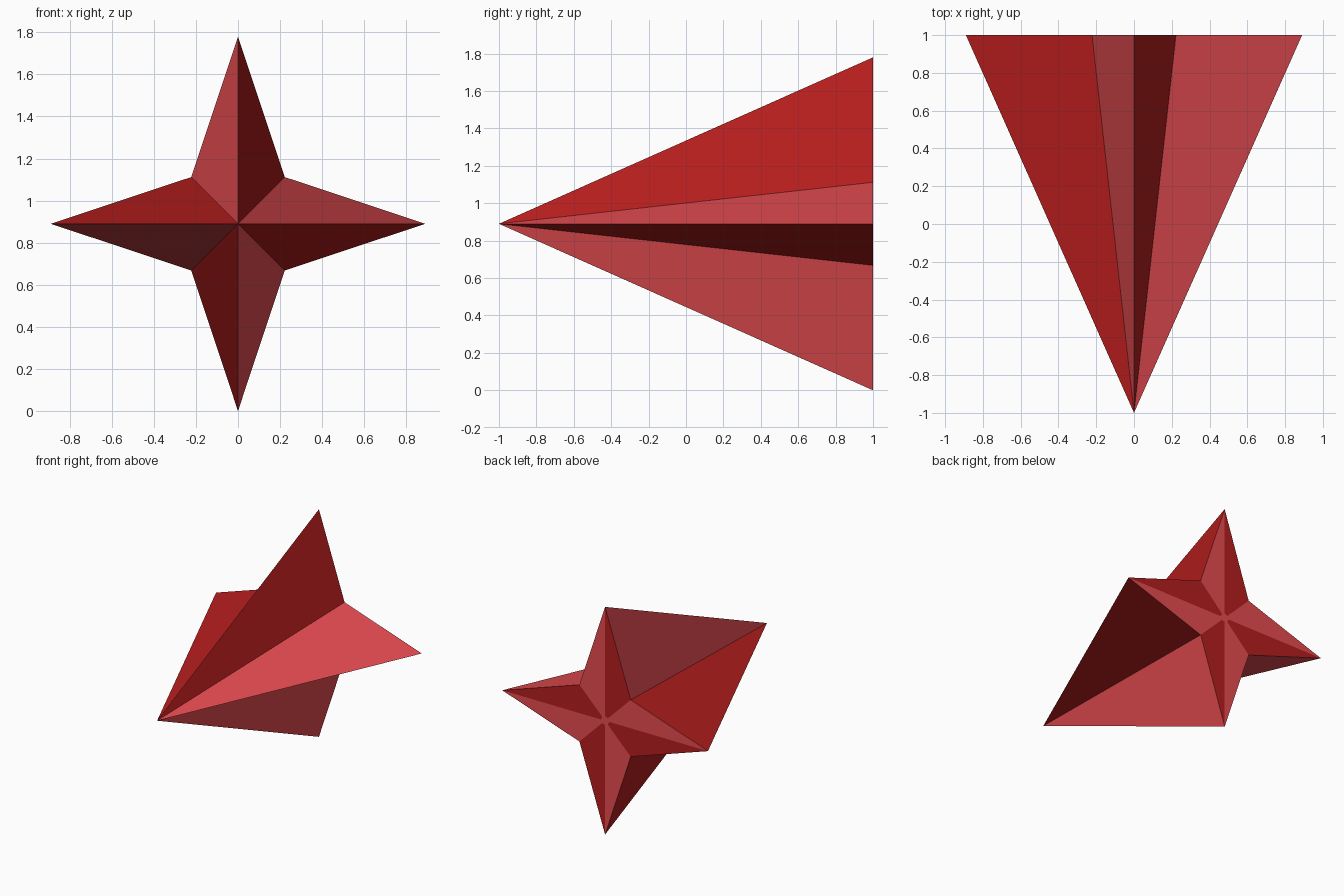
import bpy
import bmesh
from math import sin, cos, pi
from mathutils import Vector

cube = bpy.data.objects.get("Cube")
if cube:
    bpy.data.objects.remove(cube)


def make_material(name, srgb):
    color = [(c / 255) ** 2.2 for c in srgb] + [1.0]
    mat = bpy.data.materials.new(name)
    mat.use_nodes = True
    mat.diffuse_color = color
    mat.node_tree.nodes["Principled BSDF"].inputs["Base Color"].default_value = color
    return mat


LIGHT, DARK = 0, 1
CENTRE = Vector((0, 1, 0.89))
TIP, VALLEY, HUB = 0.89, 0.314, 0.035


def spoke(i, radius):
    """Point on the back plane, clockwise from the top as seen from the front."""
    a = i * pi / 4
    return CENTRE + Vector((sin(a) * radius, 0, cos(a) * radius))


bm = bmesh.new()
apex = bm.verts.new((0, -1, 0.89))
rim = [bm.verts.new(spoke(i, VALLEY if i % 2 else TIP)) for i in range(8)]
hub = [bm.verts.new(spoke(i, HUB)) for i in range(8)]

# Eight long flanks and eight back facets, in opposite alternating reds
for i in range(8):
    j = (i + 1) % 8
    flank = bm.faces.new((apex, rim[i], rim[j]))
    flank.material_index = LIGHT if i % 2 else DARK
    facet = bm.faces.new((rim[i], hub[i], hub[j], rim[j]))
    facet.material_index = DARK if i % 2 else LIGHT

# Small centre of the flat back
bm.faces.new(hub).material_index = LIGHT

bmesh.ops.recalc_face_normals(bm, faces=bm.faces)
mesh = bpy.data.meshes.new("star_spike")
bm.to_mesh(mesh)
bm.free()
mesh.materials.append(make_material("light red", (229, 77, 82)))
mesh.materials.append(make_material("dark red", (180, 35, 35)))
star = bpy.data.objects.new("star_spike", mesh)
bpy.context.collection.objects.link(star)
